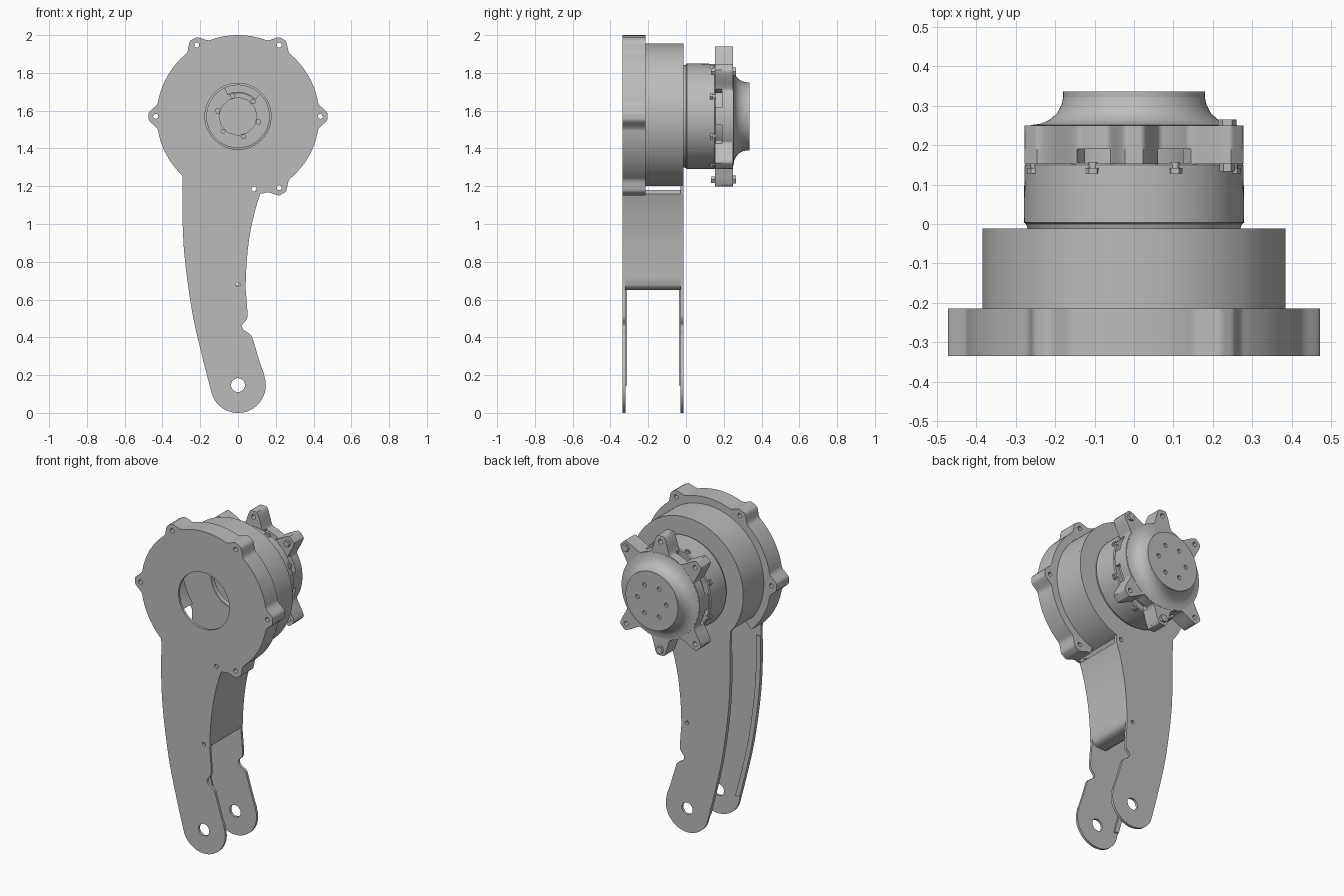
import bpy, bmesh
from math import sin, cos, pi, radians
from mathutils import Matrix

cube = bpy.data.objects.get("Cube")
if cube:
    bpy.data.objects.remove(cube, do_unlink=True)

CZ = 1.57                                   # height of the rotary axis
grey = bpy.data.materials.new("machined grey")
grey.use_nodes = True
grey.diffuse_color = (0.5, 0.5, 0.5, 1)
grey.node_tree.nodes["Principled BSDF"].inputs["Base Color"].default_value = (0.5, 0.5, 0.5, 1)


def finish(name, bm):
    bmesh.ops.remove_doubles(bm, verts=bm.verts, dist=0.00005)
    bmesh.ops.recalc_face_normals(bm, faces=bm.faces)
    me = bpy.data.meshes.new(name)
    bm.to_mesh(me)
    bm.free()
    me.materials.clear()
    me.materials.append(grey)
    ob = bpy.data.objects.new(name, me)
    bpy.context.collection.objects.link(ob)
    bpy.ops.object.select_all(action='DESELECT')
    ob.select_set(True)
    bpy.context.view_layer.objects.active = ob
    bpy.ops.object.shade_smooth_by_angle(angle=radians(32))
    return ob


def prism(name, loops, y0, y1):
    """Flat outline(s) in x,z, inner loops cut holes, extruded from y0 to y1."""
    cu = bpy.data.curves.new(name, 'CURVE')
    cu.dimensions = '2D'
    cu.fill_mode = 'BOTH'
    cu.extrude = (y1 - y0) / 2
    for loop in loops:
        sp = cu.splines.new('POLY')
        sp.points.add(len(loop) - 1)
        for p, (x, z) in zip(sp.points, loop):
            p.co = (x, z, 0, 1)
        sp.use_cyclic_u = True
    tmp = bpy.data.objects.new(name, cu)
    me = bpy.data.meshes.new_from_object(tmp)
    bm = bmesh.new()
    bm.from_mesh(me)
    bm.transform(Matrix.Translation((0, (y0 + y1) / 2, 0)) @ Matrix.Rotation(pi / 2, 4, 'X'))
    bpy.data.objects.remove(tmp)
    bpy.data.meshes.remove(me)
    bpy.data.curves.remove(cu)
    return finish(name, bm)


def lathe(name, profile, steps=96):
    """Revolve (radius, y) points about the rotary axis."""
    bm = bmesh.new()
    vs = [bm.verts.new((r, y, 0)) for r, y in profile]
    es = [bm.edges.new(p) for p in zip(vs, vs[1:])]
    bmesh.ops.spin(bm, geom=vs + es, cent=(0, 0, 0), axis=(0, 1, 0), angle=2 * pi, steps=steps)
    bm.transform(Matrix.Translation((0, 0, CZ)))
    return finish(name, bm)


def polar(r, deg, cz=CZ):
    return (r * cos(radians(deg)), cz + r * sin(radians(deg)))


def arc(r, a0, a1, n=96, cz=CZ):
    rad = r if callable(r) else (lambda a: r)
    return [polar(rad(a), a, cz) for a in (a0 + (a1 - a0) * i / n for i in range(n + 1))]


def circle(c, r, n=24):
    return [(c[0] + r * cos(2 * pi * i / n), c[1] + r * sin(2 * pi * i / n)) for i in range(n)]


def lobed(base, height, half, angles):
    """Radius function with rounded lugs at the given angles."""
    def rad(a):
        r = base
        for l in angles:
            d = abs((a - l + 180) % 360 - 180)
            if d < half:
                r = base + height * min(1, 0.58 * (1 + cos(pi * d / half)))
        return r
    return rad


def spline(pts, n=6):
    """Smooth path through a few points."""
    out = []
    q = [pts[0]] + pts + [pts[-1]]
    for a, b, c, d in zip(q, q[1:], q[2:], q[3:]):
        for i in range(n):
            t = i / n
            out.append(tuple(0.5 * (2 * b[k] + (c[k] - a[k]) * t + (2 * a[k] - 5 * b[k] + 4 * c[k] - d[k]) * t * t
                                    + (3 * b[k] - a[k] - 3 * c[k] + d[k]) * t ** 3) for k in (0, 1)))
    return out + [pts[-1]]


def boss(name, c, r, y0, y1, n=20):
    return prism(name, [circle(c, r, n)], y0, y1)


# Arm side plates
left_edge = spline([(-.293, 1.18), (-.293, 1.0), (-.28, .8), (-.24, .52), (-.185, .28), (-.138, .1)])
upper_right = spline([(.04, .66), (.046, .8), (.062, .94), (.09, 1.07), (.118, 1.16)])
notch = spline([(.14, .2), (.115, .27), (.08, .385), (.066, .415), (.03, .44),
                (.022, .465), (.045, .495), (.05, .53), (.04, .66)])
foot = arc(.147, 199, 382, 40, .147)
arm = left_edge + foot[1:] + notch[:-1] + upper_right
arm_holes = [circle((0, .147), .037), circle((0, .68), .011), circle((.085, 1.185), .013)]

lug_angles = [-60, 0, 60, 120, 180]
flange_r = lobed(.43, .043, 10, lug_angles)
lug_holes = [circle(polar(.436, a), .013) for a in lug_angles]
prism("front_plate", [arc(flange_r, -71, 227, 298) + arm] + arm_holes + lug_holes
      + [circle((0, CZ), .175, 72)], -.335, -.32)
prism("back_plate", [arc(.385, -72, 219.5, 140) + arm] + arm_holes
      + [circle((0, CZ), .165, 72)], -.028, -.012)

# Stiffening ribs inside the open edge of each plate
rib = left_edge[:-2] + [(x + .03, z) for x, z in reversed(left_edge[:-2])]
prism("front_rib", [rib], -.32, -.312)
prism("back_rib", [rib], -.036, -.028)

# Web wall between the plates, curling inward at its lower end
web = spline([(-.06, .65), (.0, .652), (.03, .668), (.041, .7)]) + [p for p in upper_right if p[1] > .71]
prism("web_wall", [web + [(x - .025, z + .02) for x, z in reversed(web)]], -.32, -.028)

# Drum housing and lugged front flange, both open towards the arm
prism("flange", [arc(flange_r, -71, 226, 297) + arc(.365, 226, -71)] + lug_holes, -.32, -.215)
prism("drum_wall", [arc(.385, -74, 216, 140) + arc(.362, 216, -74, 140)], -.32, -.028)

# Motor body
lathe("motor_body", [(.165, -.03), (.165, .0), (.235, .02), (.235, .15), (.272, .155), (.278, .15),
                     (.28, .004), (.274, .0), (.27, -.012), (.165, -.03)])
for i in range(8):
    a = 22.5 + 45 * i
    c = polar(.272, a)
    boss("rim_tab", c, .02, .128, .142, 6)
    boss("rim_screw", c, .011, .142, .158, 12)

# Inner carrier seen through the bore, with a window and screws
window = arc(.165, 45, 115, 20) + arc(.125, 115, 45, 20)
prism("carrier_plate", [circle((0, CZ), .236, 72), window, circle((0, CZ), .1, 12)], .06, .075)
prism("carrier_hub", [circle((0, CZ), .13, 48)], .08, .12)
for i in range(6):
    boss("carrier_screw", polar(.112, 60 * i - 15), .015, .045, .06, 6)
lathe("inner_ring", [(.2, .075), (.2, .2), (.18, .2), (.18, .075), (.2, .075)])

# Rear cover with six lugs standing on posts
cover_angles = [45, 90, 135, 225, 270, 315]
cover_r = lobed(.268, .103, 15, cover_angles)
cover_holes = [circle(polar(.335, a), .014) for a in cover_angles]
prism("rear_cover", [arc(cover_r, 0, 359, 359)] + cover_holes, .19, .25)
for a, hole in zip(cover_angles, cover_holes):
    prism("cover_post", [arc(cover_r, a - 13, a + 13, 30) + arc(.235, a + 13, a - 13, 10), hole], .153, .19)
for s in (0, 180):
    prism("side_post", [arc(.268, s - 10, s + 10, 12) + arc(.24, s + 10, s - 10, 12)], .153, .19)

# Cover bolts
for a in (45, 270):
    c = polar(.335, a)
    boss("bolt_head", c, .024, .25, .266, 6)
    boss("bolt_nut", c, .02, .133, .153, 6)

# Output hub with flared base and bolt circle
lathe("output_hub", [(0, .24), (.262, .24), (.262, .251), (.235, .255), (.212, .266), (.195, .282),
                     (.184, .303), (.18, .322), (0, .322)])
prism("hub_face", [circle((0, CZ), .18, 96)]
      + [circle(polar(.1, 60 * i), .013) for i in range(6)], .322, .336)
